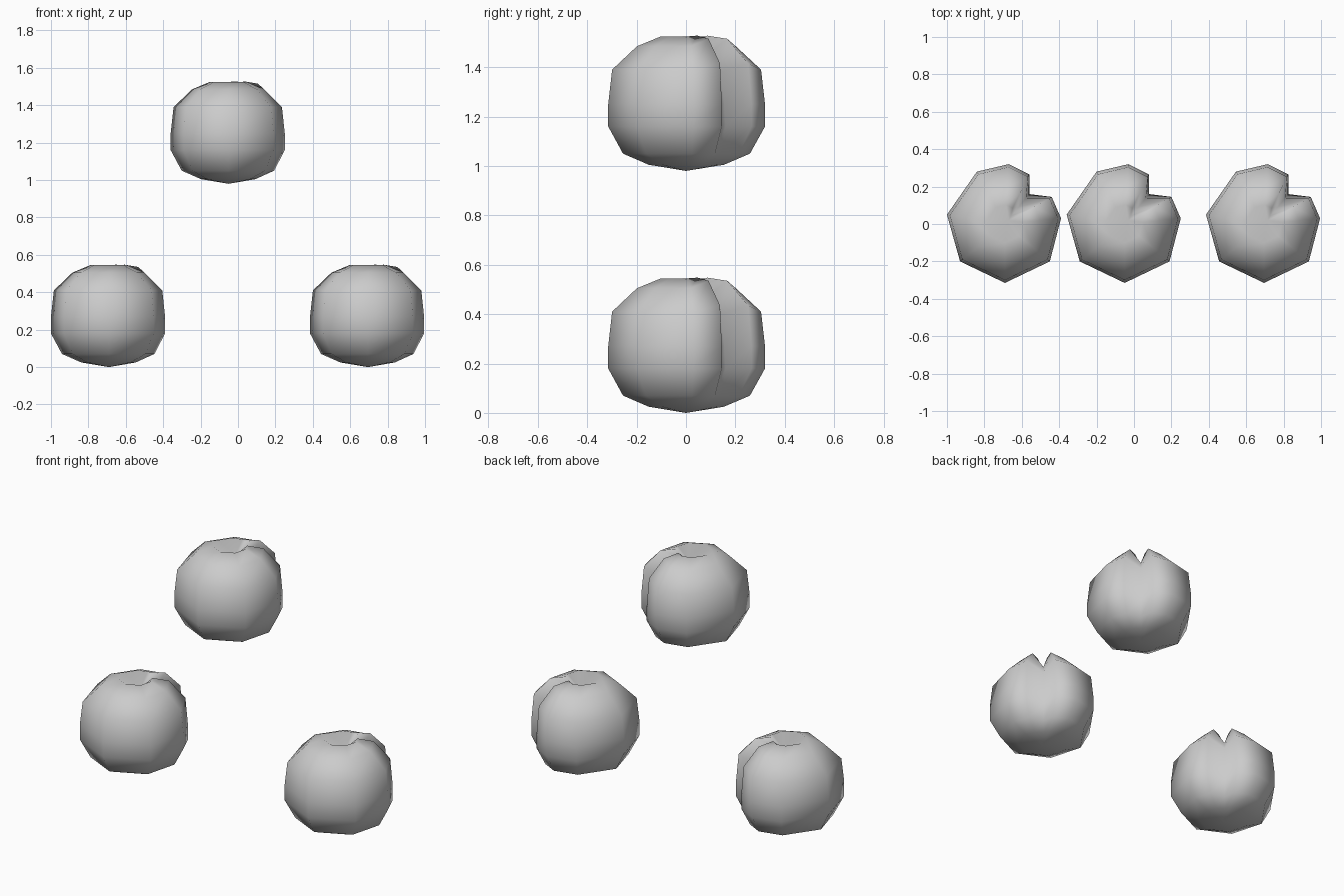
import bpy, bmesh

if "Cube" in bpy.data.objects:
    bpy.data.objects.remove(bpy.data.objects["Cube"])

# plan outline of one fruit; the notch is the crease, its neighbours are the lobe crests
OUTLINE = [(0.30, 0.03), (0.25, 0.145), (0.13, 0.16), (0.13, 0.265), (0.02, 0.32),
           (-0.15, 0.28), (-0.31, 0.05), (-0.24, -0.20), (0, -0.315), (0.24, -0.20)]
NOTCH, LOBES = 2, (1, 3)

# height, scale, crease scale, crease drop, lobe lift
RINGS = [(0.025, 0.48, 1.30, 0.00, 0.00),
         (0.07, 0.81, 1.12, 0.00, 0.00),
         (0.18, 1.00, 1.00, 0.00, 0.00),
         (0.27, 1.00, 0.97, 0.00, 0.00),
         (0.41, 0.95, 0.92, 0.01, 0.025),
         (0.505, 0.63, 0.88, 0.03, 0.03),
         (0.545, 0.32, 0.85, 0.05, 0.003)]


def fruit_mesh():
    bm = bmesh.new()
    rings = []
    for z, s, crease, drop, lift in RINGS:
        ring = []
        for i, (x, y) in enumerate(OUTLINE):
            k, h = s, z
            if i == NOTCH:
                k, h = s * crease, z - drop
            elif i in LOBES:
                h = z + lift
            ring.append(bm.verts.new((x * k, y * k, h)))
        rings.append(ring)
    n = len(OUTLINE)
    for a, b in zip(rings, rings[1:]):
        for i in range(n):
            j = (i + 1) % n
            bm.faces.new((a[i], a[j], b[j], b[i]))
    # bottom tip and stem dimple
    bottom = bm.verts.new((0, 0, 0))
    dimple = bm.verts.new((0.02, 0.02, 0.485))
    for i in range(n):
        j = (i + 1) % n
        bm.faces.new((rings[0][j], rings[0][i], bottom))
        bm.faces.new((rings[-1][i], rings[-1][j], dimple))
    bmesh.ops.recalc_face_normals(bm, faces=bm.faces)
    for f in bm.faces:
        f.smooth = True
    me = bpy.data.meshes.new("fruit")
    bm.to_mesh(me)
    bm.free()
    return me


# three identical fruits
mesh = fruit_mesh()
for name, loc in (("fruit_left", (-0.69, 0, 0)),
                  ("fruit_right", (0.695, 0, 0)),
                  ("fruit_top", (-0.05, 0, 0.98))):
    ob = bpy.data.objects.new(name, mesh)
    ob.location = loc
    bpy.context.collection.objects.link(ob)
